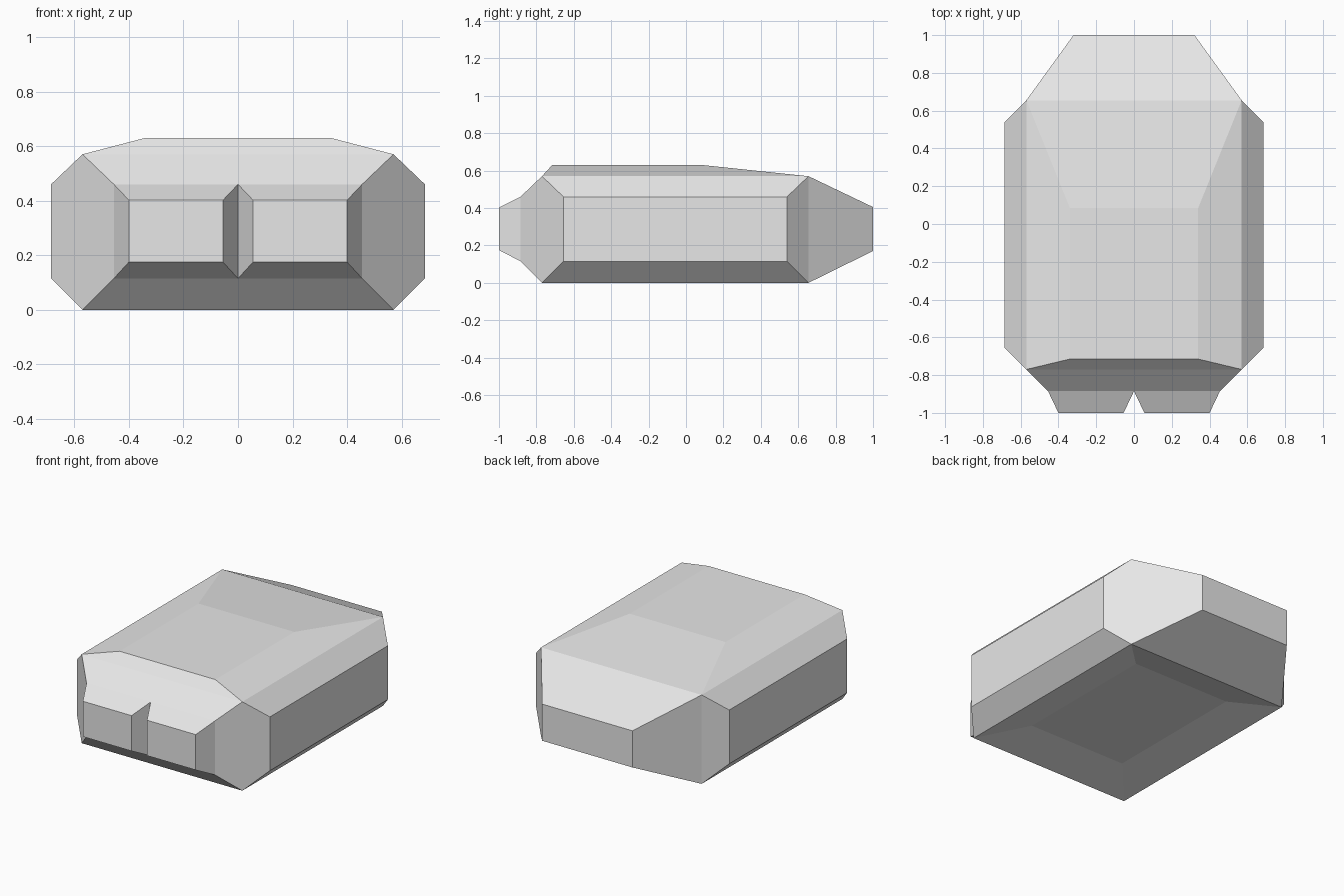
import bpy
import bmesh
from mathutils import Vector

default = bpy.data.objects.get("Cube")
if default:
    bpy.data.objects.remove(default, do_unlink=True)

# Single plain grey
grey = bpy.data.materials.new("light grey")
grey.use_nodes = True
colour = (0.8, 0.8, 0.8, 1)
grey.diffuse_color = colour
grey.node_tree.nodes["Principled BSDF"].inputs["Base Color"].default_value = colour


def fit(verts, x, y, z):
    """Move box or rectangle corners to the given low/high ranges."""
    verts = list(verts)
    mid = sum((v.co for v in verts), Vector()) / len(verts)
    for v in verts:
        v.co = [r[v.co[i] > mid[i]] for i, r in enumerate((x, y, z))]


def face_towards(bm, direction):
    bm.normal_update()
    return max(bm.faces, key=lambda f: f.normal.dot(Vector(direction)))


def extrude_to(bm, face, x, y, z):
    """Extrude one face so that its cap is the given rectangle."""
    cap = bmesh.ops.extrude_discrete_faces(bm, faces=[face])["faces"][0]
    fit(cap.verts, x, y, z)
    return cap


# Half of the core block; the other half is mirrored
bm = bmesh.new()
bmesh.ops.create_cube(bm, size=1)
fit(bm.verts, (0, 0.57), (-0.77, 0.655), (0, 0.57))
front, back, side, top, bottom = [face_towards(bm, d) for d in (
    (0, -1, 0), (0, 1, 0), (1, 0, 0), (0, 0, 1), (0, 0, -1))]

# Chamfered side, tapered tail, raised top and recessed underside
extrude_to(bm, side, (0.685, 0.685), (-0.655, 0.54), (0.115, 0.46))
extrude_to(bm, back, (0, 0.32), (1, 1), (0.17, 0.405))
extrude_to(bm, top, (0, 0.34), (-0.715, 0.085), (0.63, 0.63))
extrude_to(bm, bottom, (0, 0.342), (-0.515, 0.425), (0.055, 0.055))

# Sloped nose, then one of the two front studs
nose = extrude_to(bm, front, (0, 0.455), (-0.885, -0.885), (0.115, 0.46))
extrude_to(bm, nose, (0.055, 0.4), (-1, -1), (0.175, 0.402))

# Open the centre plane so both halves join
inner = [f for f in bm.faces if all(abs(v.co.x) < 1e-5 for v in f.verts)]
bmesh.ops.delete(bm, geom=inner, context="FACES")
bmesh.ops.recalc_face_normals(bm, faces=bm.faces)

mesh = bpy.data.meshes.new("faceted_body")
bm.to_mesh(mesh)
bm.free()
mesh.materials.append(grey)
body = bpy.data.objects.new("faceted_body", mesh)
bpy.context.collection.objects.link(body)
mirror = body.modifiers.new("mirror", "MIRROR")
mirror.use_clip = True
